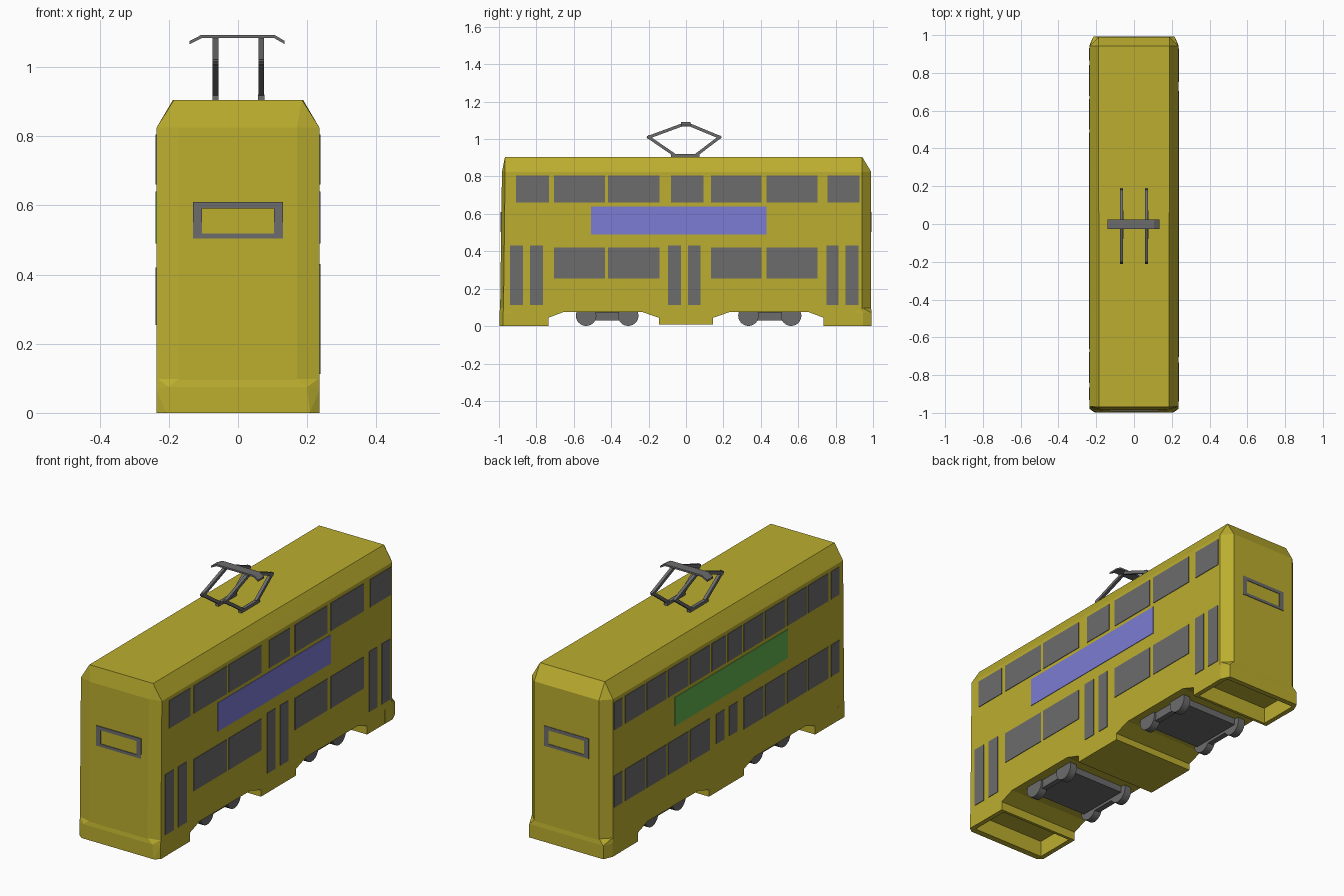
import bpy, bmesh, math
from mathutils import Vector

if "Cube" in bpy.data.objects:
    bpy.data.objects.remove(bpy.data.objects["Cube"])


def material(name, rgb):
    m = bpy.data.materials.new(name)
    m.diffuse_color = (*rgb, 1)
    m.use_nodes = True
    m.node_tree.nodes["Principled BSDF"].inputs["Base Color"].default_value = m.diffuse_color
    return m


YELLOW = material("yellow paint", (0.50, 0.42, 0.028))
GREY = material("dark grey", (0.15, 0.15, 0.15))
BLUE = material("blue panel", (0.20, 0.20, 0.66))
GREEN = material("green panel", (0.12, 0.45, 0.08))


def finish(name, bm, mat):
    bmesh.ops.recalc_face_normals(bm, faces=bm.faces)
    me = bpy.data.meshes.new(name)
    bm.to_mesh(me)
    bm.free()
    me.materials.append(mat)
    ob = bpy.data.objects.new(name, me)
    bpy.context.collection.objects.link(ob)
    return ob


def add_box(bm, x0, x1, y0, y1, z0, z1):
    vs = bmesh.ops.create_cube(bm, size=1)["verts"]
    for v in vs:
        v.co = Vector(((x0 + x1) / 2 + v.co.x * (x1 - x0),
                       (y0 + y1) / 2 + v.co.y * (y1 - y0),
                       (z0 + z1) / 2 + v.co.z * (z1 - z0)))


def boxes(name, items, mat):
    bm = bmesh.new()
    for b in items:
        add_box(bm, *b)
    return finish(name, bm, mat)


def mirrored_hull(name, pts, mat):
    """Convex solid from points on one side, mirrored in x."""
    bm = bmesh.new()
    for x, y, z in pts:
        bm.verts.new((x, y, z))
        bm.verts.new((-x, y, z))
    bmesh.ops.convex_hull(bm, input=bm.verts)
    bmesh.ops.dissolve_limit(bm, angle_limit=0.005, verts=bm.verts, edges=bm.edges)
    return finish(name, bm, mat)


def prism(name, profile, axis, a, b, mat):
    """Extrude a 2D profile along x (profile = y,z) or y (profile = x,z)."""
    bm = bmesh.new()
    put = (lambda t, p: (t, p[0], p[1])) if axis == "x" else (lambda t, p: (p[0], t, p[1]))
    face = bm.faces.new([bm.verts.new(put(a, p)) for p in profile])
    new = bmesh.ops.extrude_face_region(bm, geom=[face])["geom"]
    shift = Vector((b - a, 0, 0) if axis == "x" else (0, b - a, 0))
    for v in new:
        if isinstance(v, bmesh.types.BMVert):
            v.co += shift
    return finish(name, bm, mat)


def cut(target, cutter):
    mod = target.modifiers.new("cut", "BOOLEAN")
    mod.operation = "DIFFERENCE"
    mod.solver = "EXACT"
    mod.object = cutter
    cutter.hide_render = True
    bpy.context.view_layer.objects.active = target
    bpy.ops.object.modifier_apply(modifier=mod.name)


# Body shell with chamfered roof and corners
W = 0.235
body = mirrored_hull("body", [
    (W, -0.977, 0), (0.17, -0.995, 0), (W, 0.942, 0), (0.188, 0.99, 0),
    (W, -0.967, 0.825), (0.17, -0.984, 0.825), (W, 0.942, 0.825), (0.188, 0.99, 0.825),
    (0.185, -0.968, 0.905), (0.188, 0.942, 0.905)], YELLOW)

# Lower bumpers filling out the corners at both ends
back_bumper = mirrored_hull("back_bumper", [
    (0.236, 0.88, 0), (0.236, 0.945, 0), (0.215, 0.993, 0),
    (0.236, 0.88, 0.07), (0.236, 0.945, 0.07), (0.215, 0.993, 0.07),
    (0.234, 0.94, 0.1), (0.187, 0.989, 0.1)], YELLOW)
front_bumper = mirrored_hull("front_bumper", [
    (0.236, -0.92, 0), (0.236, -0.978, 0), (0.208, -0.998, 0),
    (0.236, -0.92, 0.07), (0.236, -0.978, 0.07), (0.2, -0.997, 0.075),
    (0.234, -0.975, 0.1), (0.17, -0.993, 0.1)], YELLOW)

# Underside: wheel arches, raised centre floor and hollow ends
cutters = []
for s in (-1, 1):
    arch = [(s * 0.735, -0.1), (s * 0.735, 0.045), (s * 0.655, 0.075),
            (s * 0.233, 0.075), (s * 0.145, 0.045), (s * 0.145, -0.1)]
    cutters.append(prism("arch_cutter", arch, "x", -0.5, 0.5, YELLOW))
    y0, y1 = sorted((s * 0.75, s * 0.965))
    cutters.append(boxes("pocket_cutter", [(-0.21, 0.21, y0, y1, -0.1, 0.085)], YELLOW))
cutters.append(boxes("floor_cutter", [(-0.5, 0.5, -0.16, 0.16, -0.1, 0.01)], YELLOW))
for c in cutters:
    cut(body, c)
cut(front_bumper, cutters[1])
cut(back_bumper, cutters[3])
for c in cutters:
    bpy.data.objects.remove(c)

# Right side windows and doors
T = 0.003


def side_plates(name, s, spans, z0, z1, mat):
    x0, x1 = sorted((s * (W - T), s * (W + T)))
    return boxes(name, [(x0, x1, a, b, z0, z1) for a, b in spans], mat)


big = [(-0.705, -0.432), (-0.416, -0.143), (0.135, 0.403), (0.43, 0.703)]
side_plates("right_upper_windows", 1,
            big + [(-0.909, -0.732), (-0.079, 0.093), (0.757, 0.928)], 0.66, 0.805, GREY)
side_plates("right_lower_windows", 1, big, 0.254, 0.42, GREY)
side_plates("right_door_windows", 1,
            [(-0.941, -0.871), (-0.834, -0.764), (-0.095, -0.027),
             (0.012, 0.077), (0.751, 0.816), (0.853, 0.923)], 0.113, 0.43, GREY)

# Left side windows, symmetric about the middle
half = [(0.14, 0.303), (0.318, 0.484), (0.5, 0.662), (0.677, 0.843), (0.865, 0.933)]


def both(spans):
    return spans + [(-b, -a) for a, b in spans]


side_plates("left_upper_windows", -1, both(half + [(0.008, 0.126)]), 0.66, 0.805, GREY)
side_plates("left_lower_windows", -1, both(half), 0.254, 0.42, GREY)
side_plates("left_small_windows", -1, both([(0.02, 0.088)]), 0.265, 0.42, GREY)

# Plain coloured side panels
side_plates("right_panel", 1, [(-0.507, 0.43)], 0.49, 0.64, BLUE)
side_plates("left_panel", -1, [(-0.507, 0.43)], 0.49, 0.64, GREEN)

# Rectangular frames on both end faces
for name, y0, y1 in (("front_frame", -0.992, -0.984), ("back_frame", 0.987, 0.993)):
    boxes(name, [(-0.13, -0.104, y0, y1, 0.504, 0.609), (0.104, 0.13, y0, y1, 0.504, 0.609),
                 (-0.104, 0.104, y0, y1, 0.591, 0.609), (-0.104, 0.104, y0, y1, 0.504, 0.519)], GREY)

# Bogies: plate, side bars and four wheels each
for label, ys in (("front", (-0.534, -0.309)), ("back", (0.334, 0.562))):
    boxes(label + "_bogie_frame",
          [(-0.15, 0.15, ys[0] - 0.03, ys[1] + 0.03, 0.04, 0.078)] +
          [(s * 0.17 - 0.015, s * 0.17 + 0.015, ys[0], ys[1], 0.03, 0.074) for s in (-1, 1)], GREY)
    bm = bmesh.new()
    for y in ys:
        for s in (-1, 1):
            vs = bmesh.ops.create_cone(bm, cap_ends=True, segments=24, radius1=0.055,
                                       radius2=0.055, depth=0.04)["verts"]
            for v in vs:
                v.co = Vector((s * 0.175 + v.co.z, y + v.co.x, 0.056 + v.co.y))
    wheels = finish(label + "_wheels", bm, GREY)
    bpy.ops.object.select_all(action="DESELECT")
    wheels.select_set(True)
    bpy.context.view_layer.objects.active = wheels
    bpy.ops.object.shade_smooth_by_angle(angle=math.radians(35))


# Roof current collector: feet, folded arms and contact strip
def arm(name, x, p, q, r=0.008):
    d = (Vector(q) - Vector(p)).normalized() * r
    n = Vector((-d.y, d.x))
    pts = [Vector(p) - d + n, Vector(q) + d + n, Vector(q) + d - n, Vector(p) - d - n]
    return prism(name, [tuple(v) for v in pts], "x", x - r, x + r, GREY)


for x in (-0.065, 0.067):
    boxes("collector_foot", [(x - 0.009, x + 0.009, -0.08, 0.072, 0.903, 0.92)], GREY)
    for s in (-1, 1):
        knee = (s * 0.19 - 0.01, 1.01)
        arm("collector_lower_arm", x, (s * 0.065 - 0.004, 0.92), knee)
        arm("collector_upper_arm", x, knee, (s * 0.018, 1.077))
strip = [(-0.14, 1.066), (-0.105, 1.083), (0.105, 1.083), (0.135, 1.066),
         (0.135, 1.075), (0.107, 1.092), (-0.107, 1.092), (-0.14, 1.075)]
prism("contact_strip", strip, "y", -0.026, 0.024, GREY)
